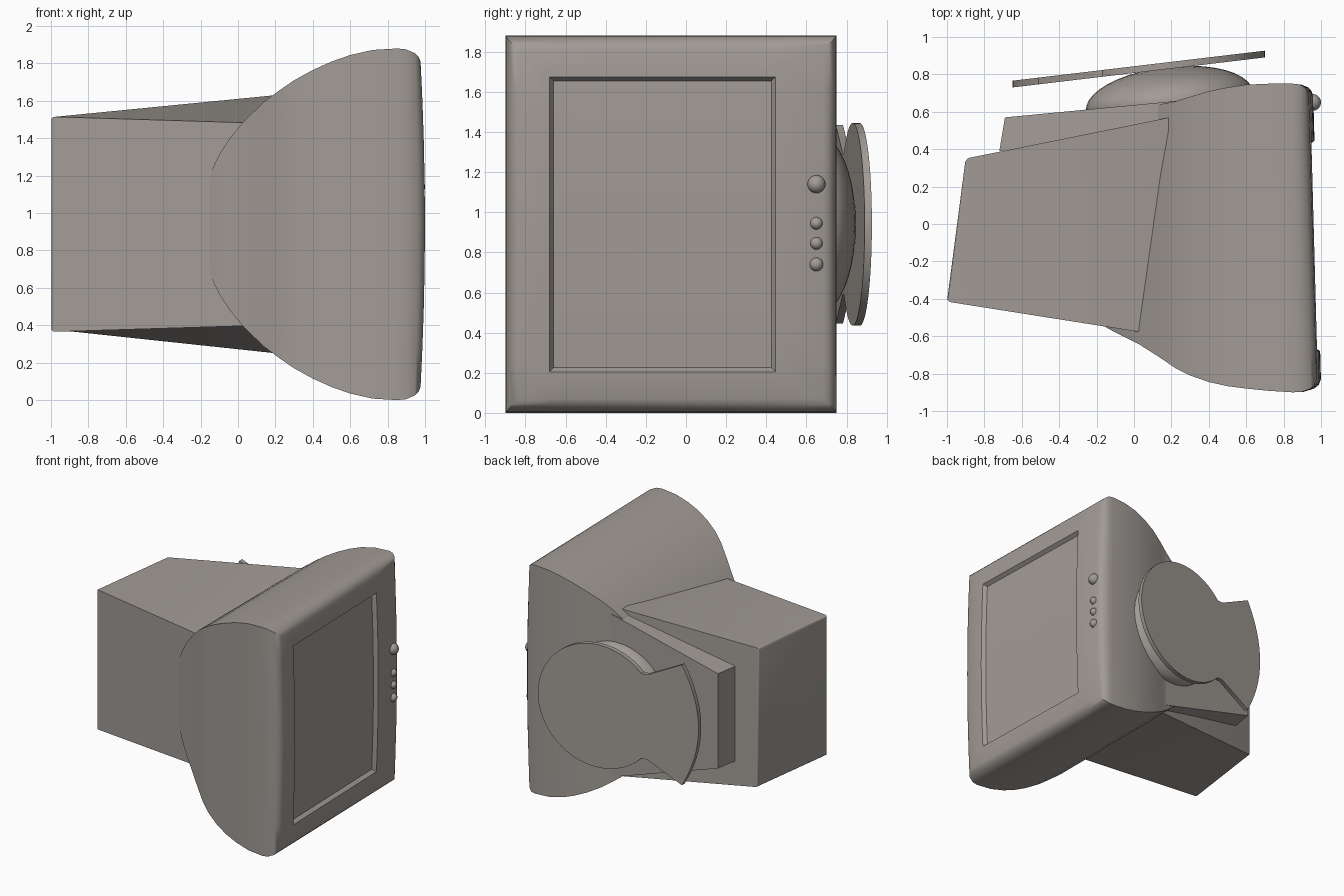
import bpy, bmesh, math
from mathutils import Vector, Matrix

if "Cube" in bpy.data.objects:
    bpy.data.objects.remove(bpy.data.objects["Cube"])

MID = 0.94  # height of the symmetry plane

plastic = bpy.data.materials.new("warm grey plastic")
plastic.use_nodes = True
COLOUR = (0.36, 0.33, 0.305, 1)
plastic.diffuse_color = COLOUR
plastic.node_tree.nodes["Principled BSDF"].inputs["Base Color"].default_value = COLOUR


def finish(name, bm, smooth=None):
    bmesh.ops.recalc_face_normals(bm, faces=bm.faces)
    mesh = bpy.data.meshes.new(name)
    bm.to_mesh(mesh)
    bm.free()
    mesh.materials.append(plastic)
    ob = bpy.data.objects.new(name, mesh)
    bpy.context.collection.objects.link(ob)
    if smooth:
        bpy.ops.object.select_all(action='DESELECT')
        ob.select_set(True)
        bpy.context.view_layer.objects.active = ob
        bpy.ops.object.shade_smooth_by_angle(angle=math.radians(smooth))
    return ob


def loft(bm, rings):
    """Skin closed rings of points and cap both ends."""
    loops = [[bm.verts.new(p) for p in ring] for ring in rings]
    n = len(loops[0])
    for a, b in zip(loops, loops[1:]):
        for i in range(n):
            j = (i + 1) % n
            bm.faces.new((a[i], a[j], b[j], b[i]))
    bm.faces.new(loops[0])
    bm.faces.new(loops[-1])


def section(x, y0, y1, hw, front=0.0, steps=8):
    """Rectangle across x; front tilts and bulges it like the display face."""
    corners = [(y0, -hw), (y1, -hw), (y1, hw), (y0, hw)]
    ring = []
    for k in range(4):
        (ya, za), (yb, zb) = corners[k], corners[(k + 1) % 4]
        for s in range(steps):
            y = ya + (yb - ya) * s / steps
            z = za + (zb - za) * s / steps
            shift = 0.025 * (1 - (z / 0.9) ** 2) - 0.027 * (y + 0.85)
            ring.append((x + front * shift, y, MID + z))
    return ring


# Curved housing, rounded front edge, bezel and recessed screen
housing = [
    (-0.16, -0.545, 0.57, 0.18), (-0.145, -0.555, 0.575, 0.28),
    (-0.1, -0.58, 0.585, 0.375), (-0.04, -0.61, 0.6, 0.465),
    (0.03, -0.645, 0.62, 0.55), (0.14, -0.715, 0.64, 0.655),
    (0.22, -0.77, 0.655, 0.715), (0.3, -0.81, 0.68, 0.77),
    (0.4, -0.845, 0.71, 0.825), (0.5, -0.867, 0.73, 0.87),
    (0.6, -0.88, 0.745, 0.905), (0.72, -0.892, 0.75, 0.932),
    (0.85, -0.9, 0.75, 0.94), (0.9, -0.897, 0.745, 0.935, 0.3),
    (0.945, -0.88, 0.73, 0.915, 0.7), (0.965, -0.86, 0.71, 0.895, 0.9),
    (0.975, -0.83, 0.685, 0.87, 1),
    (0.975, -0.68, 0.445, 0.735, 1), (0.945, -0.66, 0.425, 0.715, 1),
]
for k in (0.8, 0.6, 0.4, 0.2, 0.04):
    housing.append((0.945, -0.1175 - 0.5425 * k, -0.1175 + 0.5425 * k, 0.715 * k, 1))
bm = bmesh.new()
loft(bm, [section(*row) for row in housing])
finish("display_housing", bm, 32)


def block(name, far, near, bevel=0.0):
    """Tapered block; each end is two (x, y, half width) edges."""
    bm = bmesh.new()
    loft(bm, [[(x, y, MID + s * hw) for (x, y, hw), s in
               zip((e[0], e[0], e[1], e[1]), (-1, 1, 1, -1))] for e in (far, near)])
    if bevel:
        edges = [e for e in bm.edges if all(v.co.x < -0.5 for v in e.verts)]
        bmesh.ops.bevel(bm, geom=edges, offset=bevel, segments=3,
                        profile=0.5, affect='EDGES')
    return finish(name, bm, 32)


# Rear tube case and the wedge that carries the swivel
block("rear_case", [(-1, -0.415, 0.575), (-0.9, 0.35, 0.572)],
      [(0.3, -0.62, 0.535), (0.3, 0.592, 0.7)], 0.02)
block("swivel_wedge", [(-0.72, 0.39, 0.39), (-0.69, 0.57, 0.39)],
      [(0.25, 0.4, 0.68), (0.25, 0.66, 0.68)])

# Tilted frame shared by the swivel dome and foot plate
tilt = Matrix.Rotation(math.atan(0.119), 4, 'Z')

bm = bmesh.new()
bmesh.ops.create_uvsphere(
    bm, u_segments=40, v_segments=20, radius=1,
    matrix=Matrix.Translation((0.19, 0.655, MID)) @ tilt
    @ Matrix.Diagonal((0.45, 0.185, 0.45, 1)))
finish("swivel_dome", bm, 40)

# Foot plate: a disc with a flared tail
RADIUS, CENTRE = 0.505, 0.195
notch = math.asin(0.35 / RADIUS)
outline = []
for i in range(49):
    a = -(math.pi - notch) + 2 * (math.pi - notch) * i / 48
    outline.append((CENTRE + RADIUS * math.cos(a), RADIUS * math.sin(a)))
outline.append((-0.22, 0.35))
for i in range(17):
    t = 1 - i / 8
    outline.append((-0.65 + 0.14 * t * t, 0.495 * t))
outline.append((-0.22, -0.35))


def plate_y(x):
    return 0.73 + 0.119 * (x + 0.65)


bm = bmesh.new()
loft(bm, [[(x, plate_y(x) + d, MID + z) for x, z in outline] for d in (0, 0.036)])
finish("foot_plate", bm, 30)

# Control buttons on the bezel
for name, z, r in (("power_button", 1.14, 0.045), ("button_upper", 0.945, 0.031),
                   ("button_middle", 0.845, 0.031), ("button_lower", 0.74, 0.034)):
    bm = bmesh.new()
    bmesh.ops.create_uvsphere(bm, u_segments=20, v_segments=12, radius=r,
                              matrix=Matrix.Translation((0.955, 0.65, z)))
    finish(name, bm, 60)
